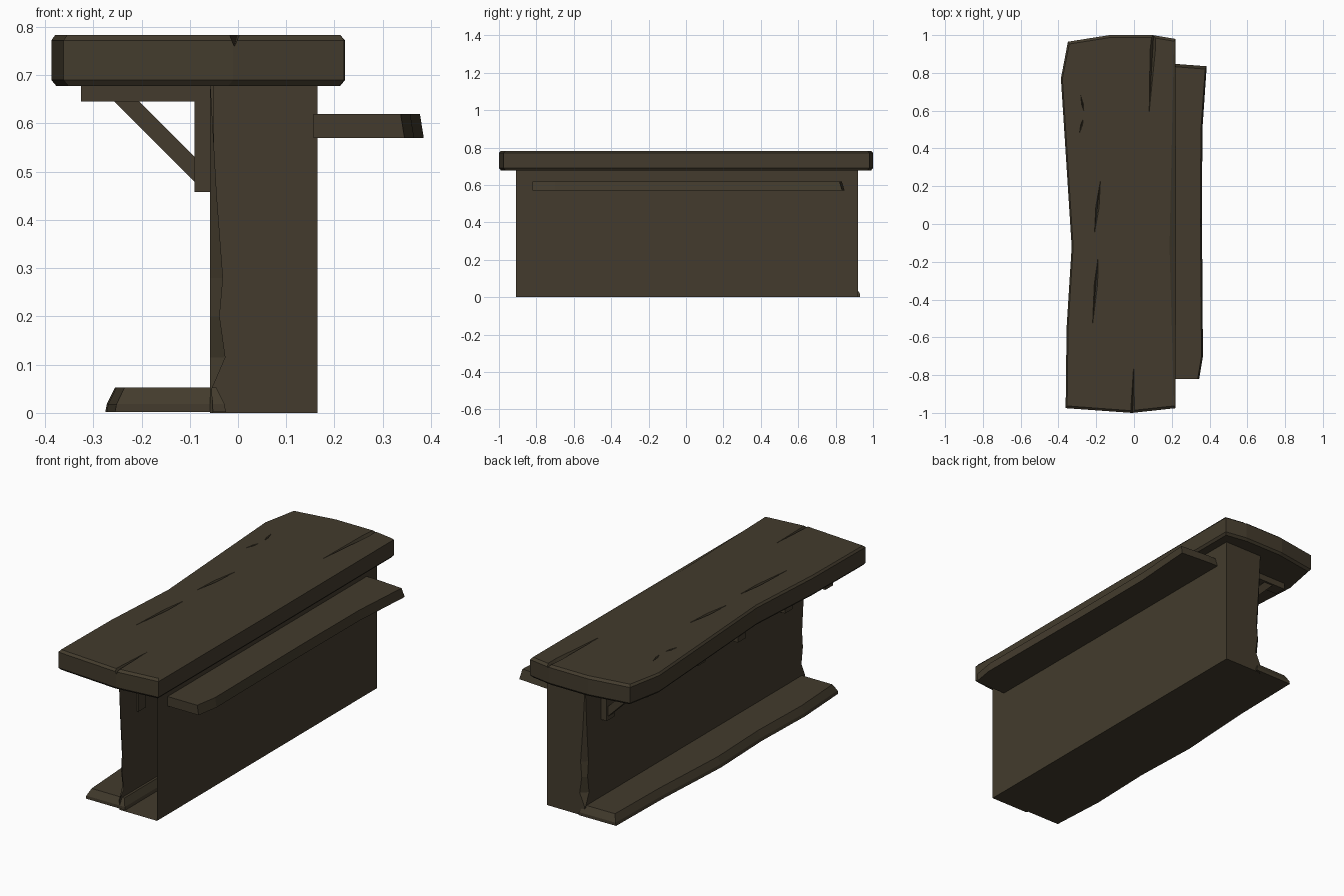
import bpy, bmesh
from mathutils import Vector

if "Cube" in bpy.data.objects:
    bpy.data.objects.remove(bpy.data.objects["Cube"])

wood = bpy.data.materials.new("dark olive wood")
wood.diffuse_color = (0.056, 0.044, 0.026, 1)
wood.use_nodes = True
wood.node_tree.nodes["Principled BSDF"].inputs["Base Color"].default_value = wood.diffuse_color


def make(name, verts, faces):
    bm = bmesh.new()
    vs = [bm.verts.new(v) for v in verts]
    for f in faces:
        bm.faces.new([vs[i] for i in f])
    bmesh.ops.recalc_face_normals(bm, faces=bm.faces[:])
    me = bpy.data.meshes.new(name)
    bm.to_mesh(me)
    bm.free()
    me.materials.append(wood)
    ob = bpy.data.objects.new(name, me)
    bpy.context.collection.objects.link(ob)
    return ob


def loft(name, rings, open_side=None):
    """Skin a stack of equal rings and cap both ends."""
    n = len(rings[0])
    faces = [tuple(range(n)), tuple(range((len(rings) - 1) * n, len(rings) * n))]
    for k in range(len(rings) - 1):
        for i in range(n):
            if i != open_side:
                j = (i + 1) % n
                faces.append((k * n + i, k * n + j, (k + 1) * n + j, (k + 1) * n + i))
    return make(name, [p for r in rings for p in r], faces)


def ring(outline, z, dx=0.0, dy=0.0):
    """Outline at height z, pulled inward by dx / dy."""
    cx = sum(p[0] for p in outline) / len(outline)
    out = []
    for x, y in outline:
        sx = -1 if x > cx else 1
        sy = (-1 if y > 0 else 1) if abs(y) > 0.78 else 0
        out.append((x + sx * dx, y + sy * dy, z))
    return out


# thick wavy counter top
top = [(0.22, -0.975), (0.222, -0.12), (0.22, 0.98), (0.10, 1.0), (-0.13, 1.0),
       (-0.35, 0.965), (-0.387, 0.77), (-0.33, -0.12), (-0.357, -0.55),
       (-0.362, -0.975), (-0.01, -1.0)]
upper = ring(top, 0.783, 0.008, 0.012)
upper[1] = (0.188, -0.12, 0.783)
counter = loft("counter_top", [ring(top, 0.678, 0.01, 0.01), ring(top, 0.69),
                               ring(top, 0.772), upper])


# cracks cut into the counter top: start, end, half width, position of widest point
def crack(a, b, w, t, depth):
    a, b = Vector(a), Vector(b)
    d = (b - a).normalized()
    s = Vector((-d.y, d.x)) * w
    m = a.lerp(b, t)
    z = 0.79
    pts = [(*a, z), (*(m + s), z), (*b, z), (*(m - s), z), (*m, 0.783 - depth)]
    cutter = make("crack_cutter", pts, [(0, 1, 2, 3), (0, 1, 4), (1, 2, 4), (2, 3, 4), (3, 0, 4)])
    cutter.hide_render = True
    mod = counter.modifiers.new("crack", 'BOOLEAN')
    mod.object = cutter
    mod.solver = 'EXACT'
    bpy.context.view_layer.objects.active = counter
    bpy.ops.object.modifier_apply(modifier=mod.name)
    bpy.data.objects.remove(cutter)


crack((0.075, 0.5), (0.115, 1.2), 0.018, 0.6, 0.025)
crack((0.0, -0.67), (-0.012, -1.2), 0.014, 0.65, 0.025)
crack((-0.172, 0.28), (-0.215, -0.1), 0.012, 0.5, 0.02)
crack((-0.185, -0.12), (-0.226, -0.61), 0.012, 0.4, 0.02)
crack((-0.288, 0.71), (-0.262, 0.58), 0.008, 0.6, 0.012)
crack((-0.264, 0.575), (-0.297, 0.45), 0.008, 0.4, 0.012)

# body: front end open, left corners chipped
rows = []
for z, c in [(0, 0.006), (0.05, 0.004), (0.115, 0.032), (0.2, 0.02), (0.28, 0.027),
             (0.45, 0.014), (0.68, 0.001)]:
    rows.append([(0.165, -0.908, z), (0.165, 0.92, z), (-0.058 + c, 0.92, z),
                 (-0.058, 0.92 - c, z), (-0.058, -0.908 + c, z), (-0.058 + c, -0.908, z)])
loft("body", rows, open_side=5)

# serving shelf on the right
shelf = [(0.157, -0.82), (0.345, -0.82), (0.365, -0.7), (0.36, 0.0), (0.362, 0.5),
         (0.385, 0.835), (0.215, 0.848), (0.157, 0.848)]
shelf_top = [(x - (0.008 if x > 0.3 else 0), y - (0.015 if y > 0.8 else 0), 0.62)
             for x, y in shelf]
loft("side_shelf", [ring(shelf, 0.57), shelf_top])

# foot board on the left
foot = [(-0.025, -0.9), (-0.025, 0.93), (-0.243, 0.928), (-0.25, 0.55), (-0.275, 0.1),
        (-0.262, -0.25), (-0.272, -0.6), (-0.255, -0.9)]
loft("foot_board", [ring(foot, 0.002), ring(foot, 0.018, 0.003),
                    ring(foot, 0.053, 0.02, 0.02)])


# angled brackets under the overhang
def bar(name, profile, y, w):
    loft(name, [[(x, y - w, z) for x, z in profile], [(x, y + w, z) for x, z in profile]])


for y in (-0.725, 0.0, 0.755):
    bar("bracket_arm", [(-0.325, 0.645), (-0.05, 0.645), (-0.05, 0.682), (-0.325, 0.682)], y, 0.032)
    bar("bracket_post", [(-0.09, 0.458), (-0.05, 0.458), (-0.05, 0.65), (-0.09, 0.65)], y, 0.032)
    bar("bracket_brace", [(-0.258, 0.647), (-0.085, 0.474), (-0.085, 0.526), (-0.206, 0.647)], y, 0.022)
